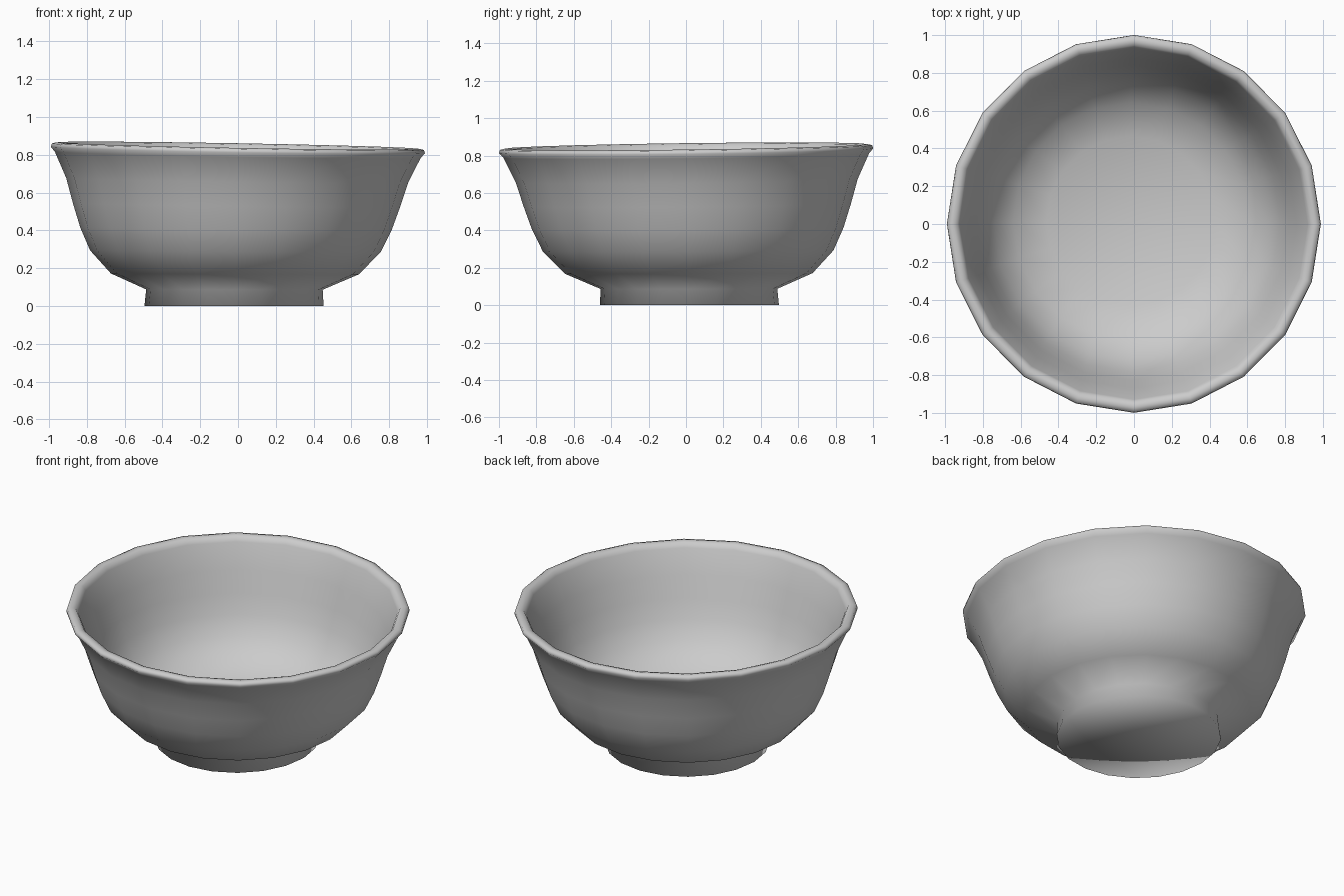
import bpy, bmesh, math

if "Cube" in bpy.data.objects:
    bpy.data.objects.remove(bpy.data.objects["Cube"])

SIDES = 20

# Profile (radius, height): foot, outer wall, rolled rim, inner wall, floor
profile = [
    (0.479, 0.0), (0.472, 0.087), (0.663, 0.17), (0.777, 0.29), (0.833, 0.41),
    (0.875, 0.535), (0.914, 0.665), (0.978, 0.80), (1.0, 0.825), (0.995, 0.843),
    (0.97, 0.849), (0.945, 0.843), (0.93, 0.815), (0.875, 0.665), (0.835, 0.535),
    (0.793, 0.42), (0.735, 0.31), (0.63, 0.21), (0.45, 0.135),
]


def place(x, y, z):
    # Slight handmade lean: the rim dips to the front right, the foot stays flat
    up = 1 - z / 0.85
    return (x * 0.99 - 0.021 * up, y + 0.018 * up, z * (1 - 0.021 * x + 0.015 * y))


bm = bmesh.new()

# Lathe the profile
rings = []
for r, z in profile:
    ring = []
    for i in range(SIDES):
        a = 2 * math.pi * i / SIDES
        ring.append(bm.verts.new(place(r * math.cos(a), r * math.sin(a), z)))
    rings.append(ring)
for lo, hi in zip(rings, rings[1:]):
    for i in range(SIDES):
        j = (i + 1) % SIDES
        bm.faces.new((lo[i], lo[j], hi[j], hi[i]))

# Close the underside and the inner floor
for ring, z in ((rings[0], 0.0), (rings[-1], 0.125)):
    centre = bm.verts.new(place(0, 0, z))
    for i in range(SIDES):
        bm.faces.new((ring[i], ring[(i + 1) % SIDES], centre))

bmesh.ops.recalc_face_normals(bm, faces=bm.faces)
for f in bm.faces:
    f.smooth = True

mesh = bpy.data.meshes.new("bowl")
bm.to_mesh(mesh)
bm.free()
bowl = bpy.data.objects.new("bowl", mesh)
bpy.context.collection.objects.link(bowl)
